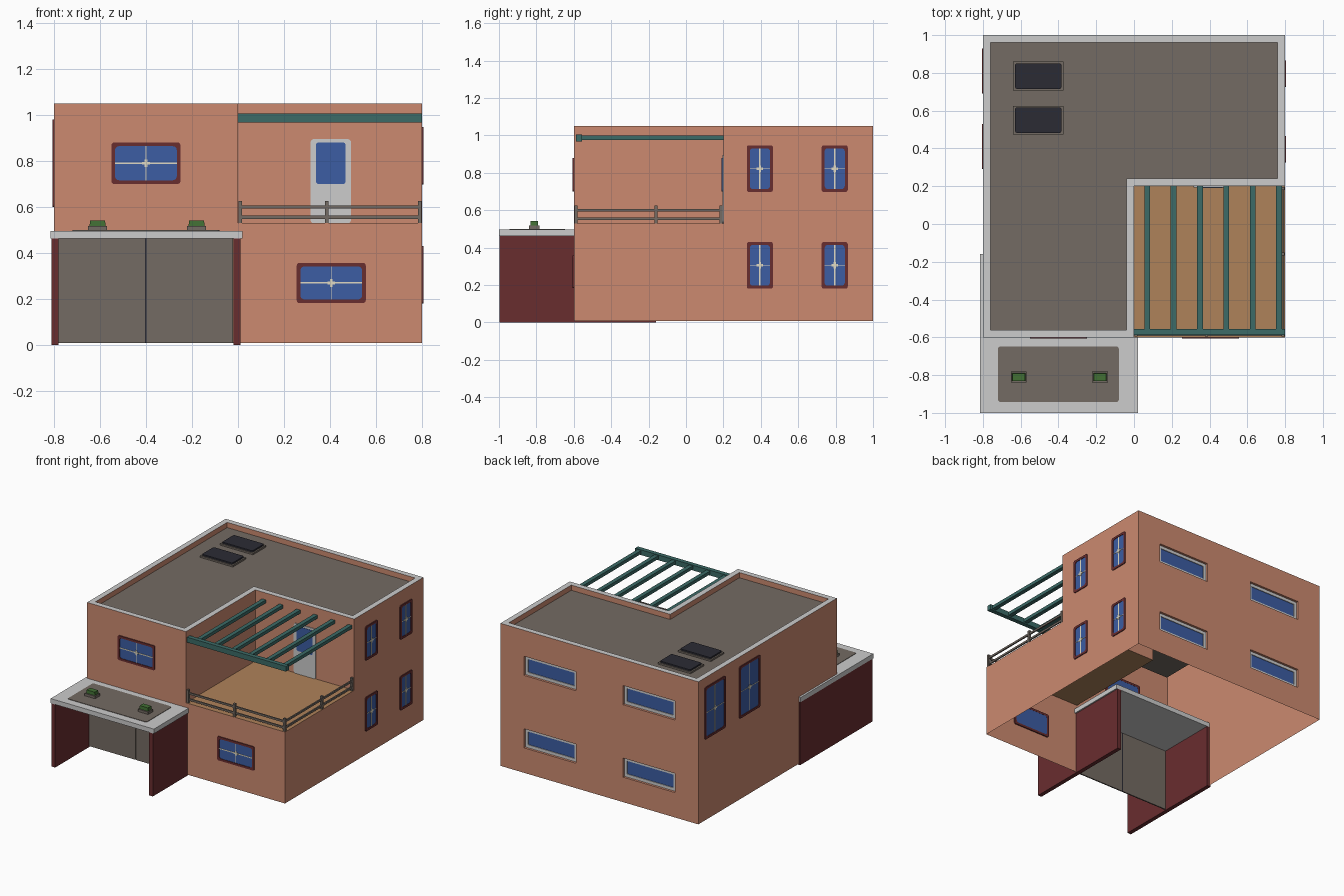
import bpy, bmesh, math
from mathutils import Matrix, Vector

if "Cube" in bpy.data.objects:
    bpy.data.objects.remove(bpy.data.objects["Cube"])


def mat(name, rgb):
    lin = [(c / 255 / 12.92) if c < 11 else ((c / 255 + 0.055) / 1.055) ** 2.4 for c in rgb]
    m = bpy.data.materials.new(name)
    m.diffuse_color = (*lin, 1)
    m.use_nodes = True
    m.node_tree.nodes["Principled BSDF"].inputs["Base Color"].default_value = m.diffuse_color
    return m


TERRA = mat("terracotta", (204, 138, 112))
TAUPE = mat("taupe grey", (116, 107, 99))
LIGHT = mat("light grey", (204, 204, 204))
TAN = mat("tan wood", (175, 130, 90))
MAROON = mat("maroon", (105, 45, 47))
TEAL = mat("teal", (60, 107, 103))
BLUE = mat("blue glass", (60, 93, 163))
GREEN = mat("plant green", (66, 112, 52))
DARK = mat("dark panel", (43, 43, 52))
CREAM = mat("cream", (224, 218, 195))


def mesh_object(name, bm, material, matrix=None, recalc=True):
    if matrix:
        bm.transform(matrix)
    if recalc:
        bmesh.ops.recalc_face_normals(bm, faces=bm.faces)
    me = bpy.data.meshes.new(name)
    bm.to_mesh(me)
    bm.free()
    me.materials.append(material)
    ob = bpy.data.objects.new(name, me)
    bpy.context.collection.objects.link(ob)
    return ob


def box(name, material, x0, x1, y0, y1, z0, z1, matrix=None, taper=1.0):
    bm = bmesh.new()
    bmesh.ops.create_cube(bm, size=1)
    for v in bm.verts:
        k = taper if v.co.z > 0 else 1
        v.co = ((x0 + x1) / 2 + v.co.x * (x1 - x0) * k,
                (y0 + y1) / 2 + v.co.y * (y1 - y0) * k,
                (z0 + z1) / 2 + v.co.z * (z1 - z0))
    return mesh_object(name, bm, material, matrix)


def sheet(name, material, quads):
    bm = bmesh.new()
    for q in quads:
        bm.faces.new([bm.verts.new(p) for p in q])
    bmesh.ops.remove_doubles(bm, verts=bm.verts, dist=1e-5)
    return mesh_object(name, bm, material, recalc=False)


def rounded(w, h, r, n=4):
    pts = []
    for k, (sx, sy) in enumerate(((1, 1), (-1, 1), (-1, -1), (1, -1))):
        for i in range(n + 1):
            a = math.pi / 2 * (k + i / n)
            pts.append((sx * (w / 2 - r) + r * math.cos(a), sy * (h / 2 - r) + r * math.sin(a)))
    return pts


def plate(name, material, w, h, r, z0, z1, matrix):
    bm = bmesh.new()
    f = bm.faces.new([bm.verts.new((x, y, z0)) for x, y in rounded(w, h, r)])
    ext = bmesh.ops.extrude_face_region(bm, geom=[f], use_keep_orig=True)
    for v in ext["geom"]:
        if isinstance(v, bmesh.types.BMVert):
            v.co.z = z1
    return mesh_object(name, bm, material, matrix)


def ring(name, material, w, h, band, r, z0, z1, matrix):
    bm = bmesh.new()
    outer, inner = rounded(w, h, r), rounded(w - 2 * band, h - 2 * band, r * 1.4)
    loops = [[bm.verts.new((x, y, z)) for x, y in pts]
             for pts, z in ((outer, z0), (outer, z1), (inner, z1), (inner, z0))]
    n = len(outer)
    for k in range(4):
        a, b = loops[k], loops[(k + 1) % 4]
        for i in range(n):
            bm.faces.new((a[i], a[(i + 1) % n], b[(i + 1) % n], b[i]))
    return mesh_object(name, bm, material, matrix)


def facing(x, y, z, turn):
    """Local x right, local y up, local z out of the wall; turn 0 faces the front."""
    return (Matrix.Translation((x, y, z)) @ Matrix.Rotation(math.radians(turn), 4, 'Z')
            @ Matrix.Rotation(math.pi / 2, 4, 'X'))


def window(name, x, y, z, w, h, turn):
    m = facing(x, y, z, turn)
    ring(name + "_frame", MAROON, w, h, 0.016, 0.012, -0.008, 0.006, m)
    plate(name + "_glass", BLUE, w - 0.03, h - 0.03, 0.012, -0.007, 0.002, m)
    tw, th = (0.004, 0.007) if w > h else (0.007, 0.004)
    iw, ih = w / 2 - 0.016, h / 2 - 0.016
    box(name + "_bar_upright", CREAM, -tw / 2, tw / 2, -ih, ih, 0.001, 0.004, m)
    box(name + "_bar_level", CREAM, -iw, iw, -th / 2, th / 2, 0.001, 0.004, m)
    box(name + "_centre_h", CREAM, -0.017, 0.017, -0.006, 0.006, 0.001, 0.006, m)
    box(name + "_centre_v", CREAM, -0.006, 0.006, -0.017, 0.017, 0.001, 0.006, m)


# House shell
Z0, ZT, ZP, ZR = 0.008, 0.53, 1.05, 1.012


def wall(p, q, z0, z1):
    return [(*p, z0), (*q, z0), (*q, z1), (*p, z1)]


L = [(-.8, -.6), (0, -.6), (0, .2), (.8, .2), (.8, 1), (-.8, 1)]
LI = [(-.76, -.56), (-.04, -.56), (-.04, .24), (.76, .24), (.76, .96), (-.76, .96)]
quads, rim = [], []
for i in range(6):
    j = (i + 1) % 6
    if i != 4:
        quads.append(wall(L[i], L[j], ZT, ZP))
    quads.append(wall(LI[j], LI[i], ZR, ZP))
    rim.append([(*L[i], ZP), (*L[j], ZP), (*LI[j], ZP), (*LI[i], ZP)])
quads += [wall((-.8, -.6), (0, -.6), .46, ZT), wall((0, -.6), (.8, -.6), Z0, ZT),
          wall((.8, -.6), (.8, 1), Z0, ZT), wall((-.8, 1), (-.8, -.16), Z0, ZT),
          wall((-.8, -.16), (-.8, -.6), .46, ZT)]
# Back wall with four recessed openings
xs, zs, D = [.8, .61, .19, -.19, -.61, -.8], [Z0, .19, .33, .72, .86, ZP], 0.025
for i in range(5):
    for k in range(5):
        a, b, z0, z1 = xs[i], xs[i + 1], zs[k], zs[k + 1]
        if i % 2 and k % 2:
            f = [(a, z0), (b, z0), (b, z1), (a, z1)]
            for s in range(4):
                (px, pz), (qx, qz) = f[s], f[(s + 1) % 4]
                quads.append([(px, 1, pz), (qx, 1, qz), (qx, 1 - D, qz), (px, 1 - D, pz)])
            m = facing((a + b) / 2, 1 - D, (z0 + z1) / 2, 180)
            w, h = abs(a - b), z1 - z0
            ring("back_window_frame", LIGHT, w, h, 0.022, 0.002, -0.004, 0.008, m)
            plate("back_window_glass", BLUE, w - .036, h - .036, 0.022, -0.004, 0.003, m)
        else:
            quads.append(wall((a, 1), (b, 1), z0, z1))
sheet("house_walls", TERRA, quads)
sheet("parapet_rim", LIGHT, rim)
sheet("roof", TAUPE, [[(*p, ZR) for p in LI]])
sheet("terrace_floor", TAN, [[(0, -.6, ZT), (.8, -.6, ZT), (.8, .2, ZT), (0, .2, ZT)]])

# Windows
window("front_upper_window", -.4, -.6, .79, .30, .18, 0)
window("front_lower_window", .405, -.6, .27, .30, .175, 0)
for y in (.395, .795):
    for z in (.305, .822):
        window("right_window", .8, y, z, .14, .25, 90)
for y in (.41, .81):
    window("left_window", -.8, y, .79, .24, .38, -90)

# Terrace door
dm = facing(.403, .2, .712, 0)
plate("terrace_door", LIGHT, .176, .366, .015, -.006, .006, dm)
plate("terrace_door_glass", BLUE, .13, .18, .012, -.008, .009, facing(.403, .2, .79, 0))

# Garage: side walls, doors, slab roof with inset panel
for x in (-.81, -.02):
    box("garage_side_wall", MAROON, x, x + .03, -.998, -.16, 0, .463)
for x in (-.78, -.398):
    box("garage_door", TAUPE, x, x + .376, -.607, -.598, .008, .463)
box("garage_door_gap", DARK, -.405, -.397, -.603, -.599, .008, .463)
box("garage_roof", LIGHT, -.815, .02, -1, -.16, .462, .496)
plate("garage_roof_panel", TAUPE, .64, .295, .014, -.004, .003,
      Matrix.Translation((-.4, -.795, .496)))

# Planters
for x in (-.61, -.18):
    box("planter", TAUPE, x - .042, x + .042, -.84, -.782, .496, .517)
    box("planter_shrub", GREEN, x - .035, x + .035, -.832, -.79, .515, .541, taper=.93)

# Skylights
for y in (.783, .55):
    box("skylight_curb", TAUPE, -.64, -.374, y - .076, y + .076, ZR - .003, 1.024)
    plate("skylight_panel", DARK, .245, .135, .01, 0, .014, Matrix.Translation((-.507, y, 1.021)))

# Terrace railing
for x, y in ((.01, -.588), (.385, -.588), (.79, -.588), (.79, -.16), (.79, .187)):
    box("rail_post", TAUPE, x - .008, x + .008, y - .008, y + .008, ZT, .625)
for z in (.555, .60):
    box("front_rail", TAUPE, .005, .795, -.593, -.583, z - .007, z + .007)
    box("side_rail", TAUPE, .785, .795, -.593, .195, z - .007, z + .007)

# Pergola
box("pergola_beam", TEAL, 0, .8, -.588, -.556, .967, 1.005)
for i in range(6):
    x = .07 + i * .1395
    box("pergola_slat", TEAL, x - .015, x + .015, -.56, .2, .976, 1.0)
